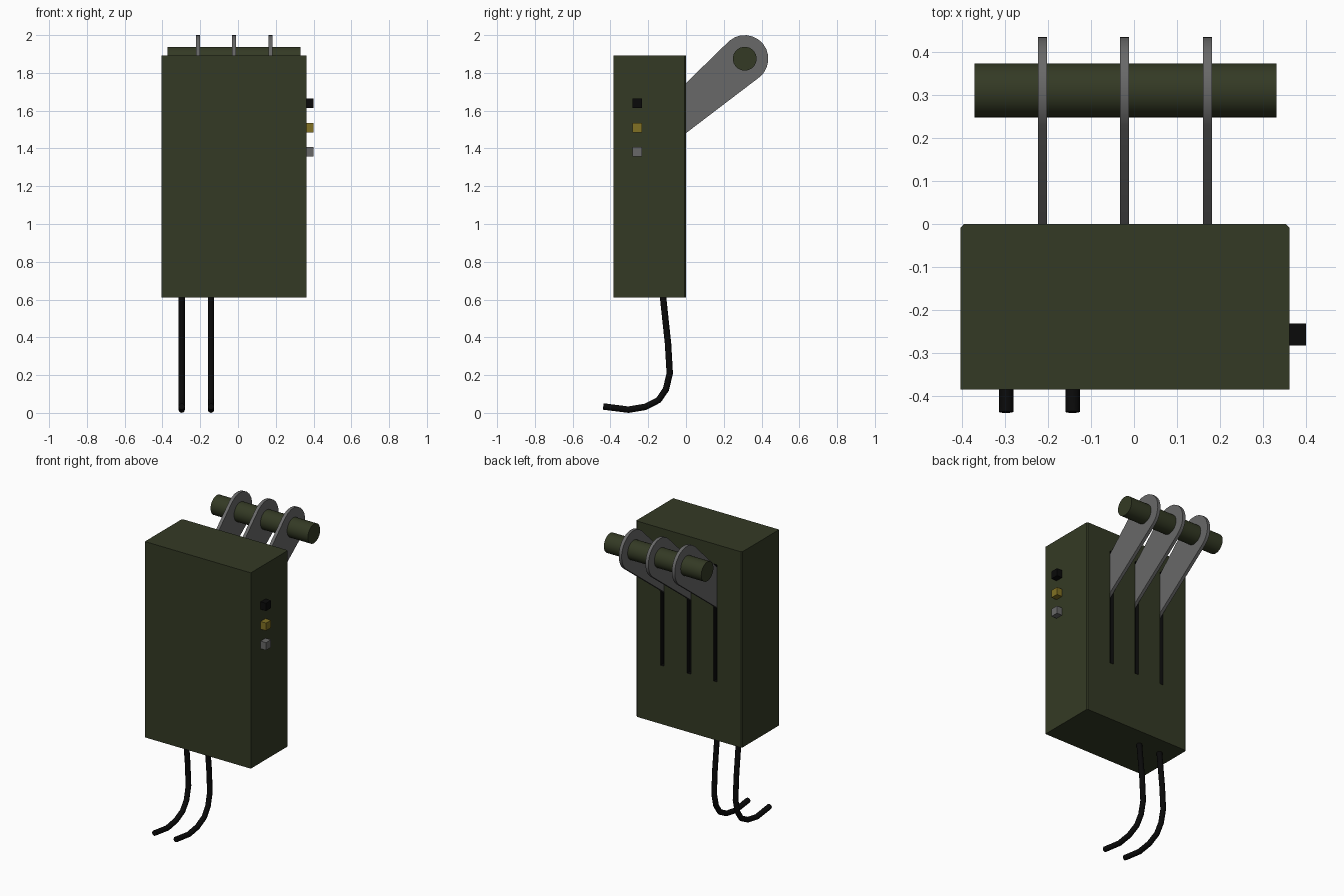
import bpy, bmesh, math

if "Cube" in bpy.data.objects:
    bpy.data.objects.remove(bpy.data.objects["Cube"])

def material(name, r, g, b):
    m = bpy.data.materials.new(name)
    m.diffuse_color = (r, g, b, 1)
    m.use_nodes = True
    m.node_tree.nodes["Principled BSDF"].inputs["Base Color"].default_value = m.diffuse_color
    return m

OLIVE = material("olive green", 0.034, 0.042, 0.018)
BLACK = material("black", 0.003, 0.003, 0.003)
GREY = material("steel grey", 0.14, 0.14, 0.14)
YELLOW = material("yellow", 0.22, 0.165, 0.017)

def box(name, lo, hi, mat):
    bpy.ops.mesh.primitive_cube_add(size=1, location=[(a + b) / 2 for a, b in zip(lo, hi)])
    ob = bpy.context.object
    ob.name = name
    ob.scale = [b - a for a, b in zip(lo, hi)]
    bpy.ops.object.transform_apply(location=True, scale=True)
    ob.data.materials.append(mat)
    return ob

LEVER_X = (-0.213, -0.022, 0.171)
PIVOT = (0.311, 1.875)

# housing with slightly chamfered upright back edges
body = box("housing", (-0.404, -0.385, 0.612), (0.362, 0, 1.892), OLIVE)
bm = bmesh.new()
bm.from_mesh(body.data)
edges = [e for e in bm.edges
         if all(v.co.y > -0.01 for v in e.verts)
         and abs(e.verts[0].co.z - e.verts[1].co.z) > 1]
bmesh.ops.bevel(bm, geom=edges, offset=0.008, segments=1, affect='EDGES')
bm.to_mesh(body.data)
bm.free()

# black lever slots cut into the back
body.data.materials.append(BLACK)
for x in LEVER_X:
    cutter = box("slot_cutter", (x - 0.013, -0.03, 0.995), (x + 0.013, 0.03, 1.76), BLACK)
    cutter.hide_render = True
    mod = body.modifiers.new("slot", 'BOOLEAN')
    mod.operation = 'DIFFERENCE'
    mod.solver = 'EXACT'
    mod.object = cutter
    bpy.context.view_layer.objects.active = body
    bpy.ops.object.modifier_apply(modifier=mod.name)
    bpy.data.objects.remove(cutter)
for p in body.data.polygons:   # slot walls and floors are black
    c = p.center
    inside = any(abs(c.x - x) < 0.02 for x in LEVER_X)
    p.material_index = int(inside and -0.035 < c.y < -0.001 and 0.9 < c.z < 1.8)

# levers: flat plates with a rounded end
profile = [(-0.025, 1.722), (-0.025, 1.462)]
for i in range(13):
    a = math.radians(-52 + i * 183 / 12)
    profile.append((PIVOT[0] + 0.125 * math.cos(a), PIVOT[1] + 0.125 * math.sin(a)))
for i, x in enumerate(LEVER_X):
    bm = bmesh.new()
    f = bm.faces.new([bm.verts.new((x - 0.0105, y, z)) for y, z in profile])
    ext = bmesh.ops.extrude_face_region(bm, geom=[f])["geom"]
    bmesh.ops.translate(bm, vec=(0.021, 0, 0),
                        verts=[v for v in ext if isinstance(v, bmesh.types.BMVert)])
    bmesh.ops.recalc_face_normals(bm, faces=bm.faces)
    me = bpy.data.meshes.new(f"lever_{i + 1}")
    bm.to_mesh(me)
    bm.free()
    me.materials.append(GREY)
    ob = bpy.data.objects.new(me.name, me)
    bpy.context.collection.objects.link(ob)
    bpy.ops.object.select_all(action='DESELECT')
    ob.select_set(True)
    bpy.context.view_layer.objects.active = ob
    bpy.ops.object.shade_smooth_by_angle(angle=math.radians(30))

# handle bar through the levers
bpy.ops.mesh.primitive_cylinder_add(vertices=32, radius=0.063, depth=0.704,
                                    location=(-0.02, *PIVOT), rotation=(0, math.pi / 2, 0))
bar = bpy.context.object
bar.name = "handle_bar"
bar.data.materials.append(OLIVE)
bpy.ops.object.shade_smooth_by_angle(angle=math.radians(30))

# indicator buttons on the right side
for name, z, mat in (("top_button", 1.639, BLACK), ("middle_button", 1.51, YELLOW),
                     ("bottom_button", 1.382, GREY)):
    box(name, (0.355, -0.283, z - 0.025), (0.401, -0.232, z + 0.025), mat)

# cables hanging from the underside
path = [(-0.124, 0.64), (-0.118, 0.58), (-0.095, 0.365), (-0.086, 0.21), (-0.106, 0.125),
        (-0.145, 0.068), (-0.215, 0.032), (-0.305, 0.017), (-0.438, 0.034)]
for i, x in enumerate((-0.298, -0.143)):
    cu = bpy.data.curves.new(f"cable_{i + 1}", 'CURVE')
    cu.dimensions = '3D'
    cu.bevel_depth = 0.017
    cu.bevel_resolution = 2
    cu.use_fill_caps = True
    sp = cu.splines.new('POLY')
    sp.points.add(len(path) - 1)
    for pt, (y, z) in zip(sp.points, path):
        pt.co = (x, y, z, 1)
    cu.materials.append(BLACK)
    bpy.context.collection.objects.link(bpy.data.objects.new(cu.name, cu))
